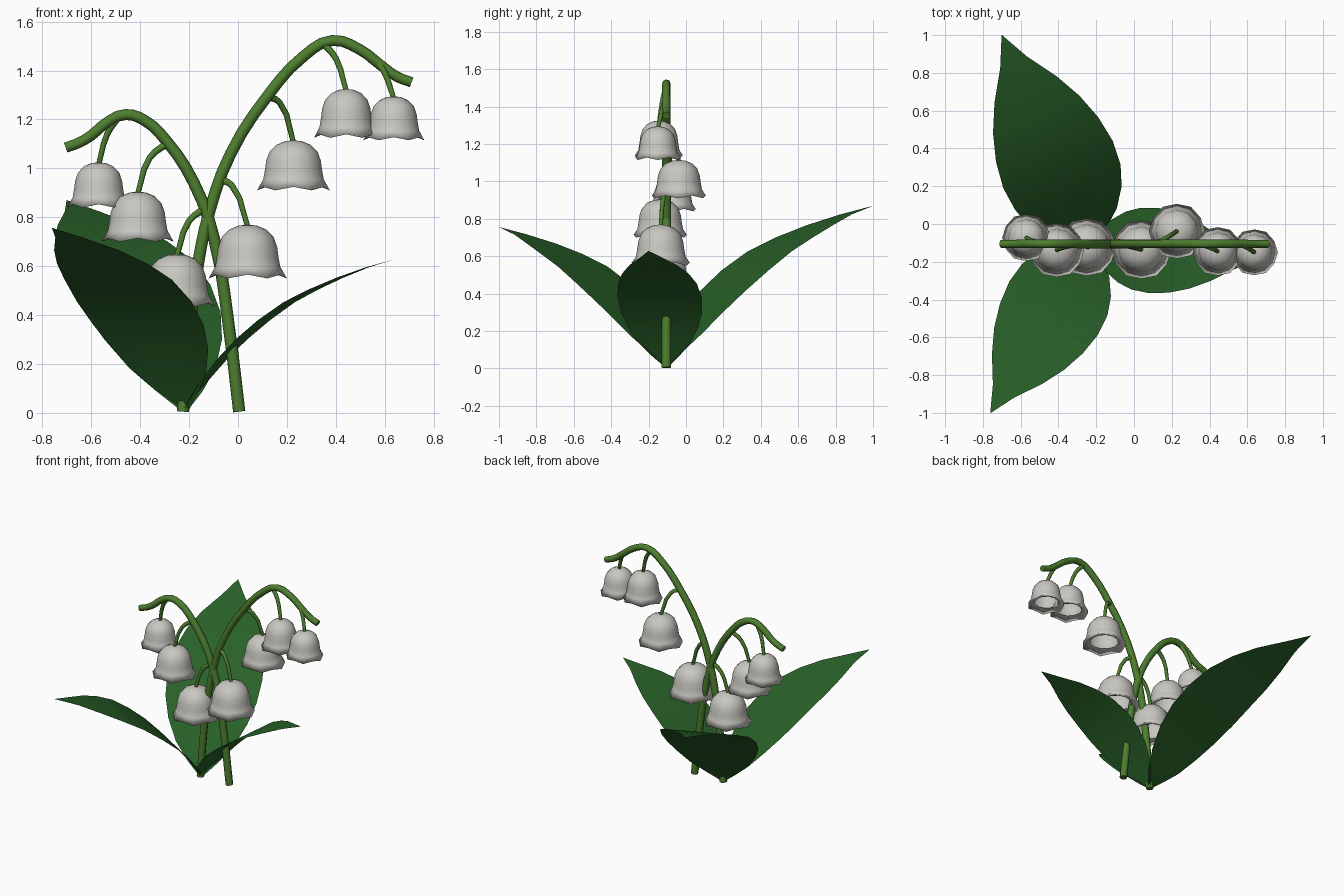
import bpy, bmesh, math
from mathutils import Vector

if "Cube" in bpy.data.objects:
    bpy.data.objects.remove(bpy.data.objects["Cube"])

PLANE_Y = -0.105


def material(name, rgb):
    m = bpy.data.materials.new(name)
    m.diffuse_color = (*rgb, 1)
    m.use_nodes = True
    m.node_tree.nodes["Principled BSDF"].inputs["Base Color"].default_value = m.diffuse_color
    return m


STEM = material("stem_green", (0.075, 0.21, 0.028))
LEAF = material("leaf_green", (0.022, 0.12, 0.022))
PETAL = material("petal_white", (0.58, 0.57, 0.53))


def activate(ob):
    bpy.ops.object.select_all(action='DESELECT')
    ob.select_set(True)
    bpy.context.view_layer.objects.active = ob


def tube(name, pts, r0, r1):
    """Smooth eight-sided tube through points, tapering from r0 to r1."""
    cu = bpy.data.curves.new(name, 'CURVE')
    cu.dimensions = '3D'
    cu.bevel_depth = 1.0
    cu.bevel_resolution = 2
    cu.resolution_u = 3
    cu.use_fill_caps = True
    sp = cu.splines.new('BEZIER')
    sp.bezier_points.add(len(pts) - 1)
    for i, (b, p) in enumerate(zip(sp.bezier_points, pts)):
        b.co = p
        b.handle_left_type = b.handle_right_type = 'AUTO'
        b.radius = r0 + (r1 - r0) * i / (len(pts) - 1)
    cu.materials.append(STEM)
    ob = bpy.data.objects.new(name, cu)
    bpy.context.collection.objects.link(ob)
    activate(ob)
    bpy.ops.object.convert(target='MESH')
    bpy.ops.object.shade_smooth_by_angle(angle=math.radians(50))


def mesh_object(name, bm, mat, angle=50):
    bmesh.ops.recalc_face_normals(bm, faces=bm.faces)
    me = bpy.data.meshes.new(name)
    bm.to_mesh(me)
    bm.free()
    me.materials.append(mat)
    ob = bpy.data.objects.new(name, me)
    bpy.context.collection.objects.link(ob)
    activate(ob)
    bpy.ops.object.shade_smooth_by_angle(angle=math.radians(angle))


def bell(name, x, y, top, bottom, radius):
    """Twelve-sided dome flaring into six petal tips, with a lip folded under."""
    # radius and height fractions: wall, rim (None), lip
    profile = [(0.24, 0.98), (0.47, 0.91), (0.66, 0.77), (0.75, 0.59),
               (0.785, 0.4), (0.83, 0.22), None, (0.62, 0.13)]
    h, n = top - bottom, 12
    bm = bmesh.new()
    rings = []
    for row in profile:
        ring = []
        for i in range(n):
            r, z = row or ((1.0, 0.0) if i % 2 == 0 else (0.97, 0.07))
            a = math.tau * i / n
            ring.append(bm.verts.new((x + radius * r * math.cos(a),
                                      y + radius * r * math.sin(a), bottom + h * z)))
        rings.append(ring)
    crown = bm.verts.new((x, y, top))
    for i in range(n):
        j = (i + 1) % n
        bm.faces.new((crown, rings[0][i], rings[0][j]))
        for a, b in zip(rings, rings[1:]):
            bm.faces.new((a[i], b[i], b[j], a[j]))
    mesh_object(name, bm, PETAL, 180)


def leaf(name, tip_x, tip_y):
    """Broad arching blade from the shared base; one shape scaled by length."""
    # along, rise, half width (fractions of the horizontal length)
    rows = [(0, 0, 0.015), (0.04, 0.063, 0.085), (0.1, 0.142, 0.16),
            (0.18, 0.24, 0.218), (0.27, 0.332, 0.252), (0.38, 0.425, 0.262),
            (0.5, 0.51, 0.245), (0.62, 0.572, 0.207), (0.74, 0.625, 0.148),
            (0.87, 0.674, 0.064), (1, 0.712, 0.001)]
    base = Vector((-0.22, PLANE_Y, 0.012))
    d = Vector((tip_x - base.x, tip_y - base.y, 0))
    length = d.length
    side = Vector((-d.y, d.x, 0))
    bm = bmesh.new()
    grid = [[bm.verts.new(base + d * t + side * w * s + Vector((0, 0, z * length)))
             for s in (-1, -0.5, 0, 0.5, 1)] for t, z, w in rows]
    for a, b in zip(grid, grid[1:]):
        for k in range(4):
            bm.faces.new((a[k], a[k + 1], b[k + 1], b[k]))
    mesh_object(name, bm, LEAF)


# Two arching stems
right_path = [(-0.225, 0.005), (-0.2, 0.32), (-0.165, 0.6), (-0.115, 0.83),
              (-0.03, 1.06), (0.12, 1.295), (0.27, 1.46), (0.385, 1.523),
              (0.5, 1.485), (0.58, 1.425), (0.65, 1.375), (0.71, 1.352)]
left_path = [(0.005, 0.005), (-0.037, 0.35), (-0.097, 0.71), (-0.18, 0.94),
             (-0.295, 1.115), (-0.38, 1.195), (-0.46, 1.22), (-0.54, 1.185),
             (-0.6, 1.135), (-0.65, 1.105), (-0.705, 1.085)]
for name, path in (("right_stem", right_path), ("left_stem", left_path)):
    tube(name, [(x, PLANE_Y, z) for x, z in path], 0.025, 0.021)

# Flowers: stalk start (x, z), stalk bend (x, z), bell x, y, top, bottom, radius
flowers = [
    ((0.56, 1.45), (0.6, 1.39), 0.637, -0.15, 1.295, 1.115, 0.125),
    ((0.35, 1.51), (0.4, 1.45), 0.443, -0.145, 1.325, 1.125, 0.132),
    ((0.12, 1.295), (0.17, 1.27), 0.227, -0.038, 1.115, 0.91, 0.149),
    ((-0.07, 0.955), (-0.025, 0.93), 0.04, -0.135, 0.77, 0.55, 0.16),
    ((-0.49, 1.21), (-0.535, 1.14), -0.57, -0.072, 1.025, 0.84, 0.128),
    ((-0.285, 1.105), (-0.36, 1.045), -0.41, -0.138, 0.905, 0.7, 0.147),
    ((-0.13, 0.84), (-0.2, 0.785), -0.25, -0.122, 0.65, 0.435, 0.157),
]
for i, (s, m, x, y, top, bottom, r) in enumerate(flowers, 1):
    mid_y = PLANE_Y + (y - PLANE_Y) * 0.45
    tube(f"flower_stalk_{i}", [(s[0], PLANE_Y, s[1]), (m[0], mid_y, m[1]),
                               (x, y, top - 0.01)], 0.015, 0.011)
    bell(f"bell_flower_{i}", x, y, top, bottom, r)

# Three leaves
leaf("front_leaf", -0.76, -1.0)
leaf("back_leaf", -0.70, 1.0)
leaf("right_leaf", 0.64, -0.2)
